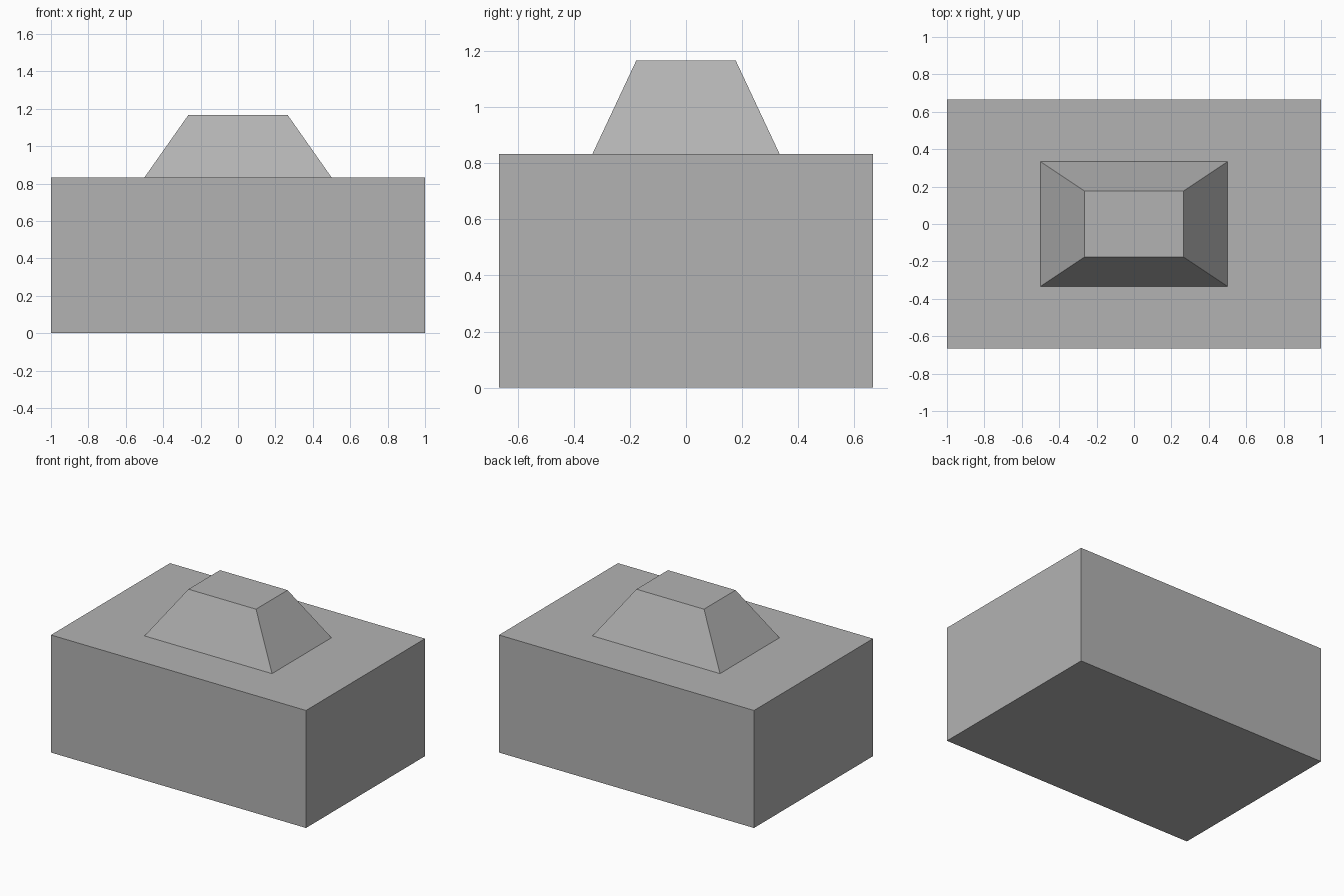
import bpy
import bmesh

if "Cube" in bpy.data.objects:
    bpy.data.objects.remove(bpy.data.objects["Cube"], do_unlink=True)

GREY = (0.45, 0.45, 0.45, 1.0)
grey = bpy.data.materials.new("plain_grey")
grey.use_nodes = True
grey.diffuse_color = GREY
grey.node_tree.nodes["Principled BSDF"].inputs["Base Color"].default_value = GREY


def tapered_block(name, width, depth, bottom, top, taper=1.0):
    """Box between two heights whose top face is scaled by taper."""
    bm = bmesh.new()
    bmesh.ops.create_cube(bm, size=1)
    for v in bm.verts:
        upper = v.co.z > 0
        scale = taper if upper else 1.0
        v.co = (v.co.x * width * scale, v.co.y * depth * scale,
                top if upper else bottom)
    mesh = bpy.data.meshes.new(name)
    bm.to_mesh(mesh)
    bm.free()
    mesh.materials.append(grey)
    obj = bpy.data.objects.new(name, mesh)
    bpy.context.collection.objects.link(obj)
    return obj


BASE_TOP = 0.833

# Main rectangular body
tapered_block("base_block", 2.0, 1.333, 0.0, BASE_TOP)

# Sloped cap centred on the body
tapered_block("tapered_cap", 1.0, 0.667, BASE_TOP, 1.167, taper=0.53)
